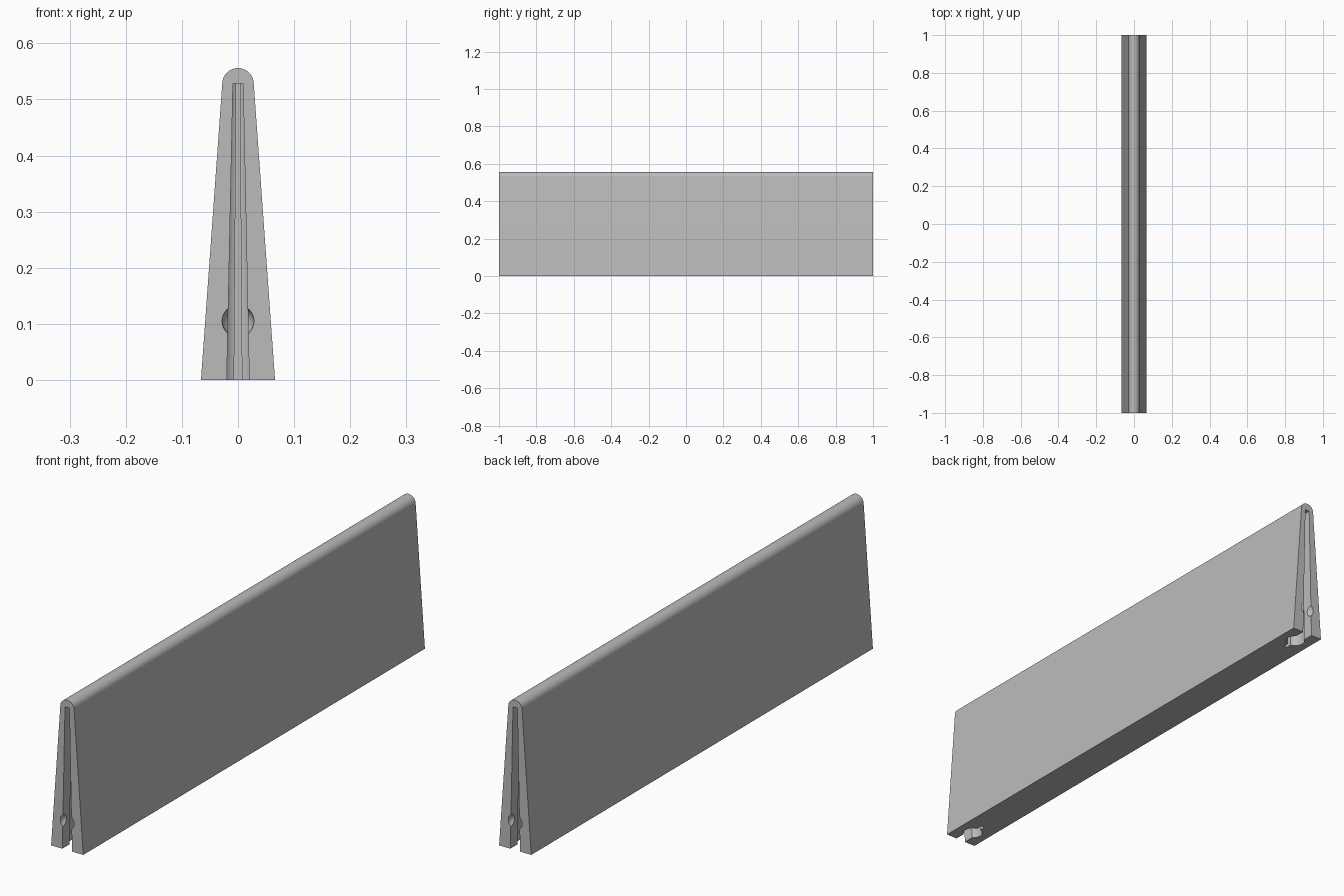
import bpy, bmesh, math

if "Cube" in bpy.data.objects:
    bpy.data.objects.remove(bpy.data.objects["Cube"], do_unlink=True)

grey = bpy.data.materials.new("plain grey")
grey.use_nodes = True
grey.diffuse_color = (0.5, 0.5, 0.5, 1)
grey.node_tree.nodes["Principled BSDF"].inputs["Base Color"].default_value = (0.5, 0.5, 0.5, 1)

HALF_LENGTH = 1.0
TOP_Z, TOP_R, BASE_X = 0.528, 0.028, 0.066


def loft(name, ring_a, ring_b):
    """Closed solid between two matching outlines."""
    bm = bmesh.new()
    a = [bm.verts.new(p) for p in ring_a]
    b = [bm.verts.new(p) for p in ring_b]
    bm.faces.new(a)
    bm.faces.new(b)
    for i in range(len(a)):
        j = (i + 1) % len(a)
        bm.faces.new((a[i], a[j], b[j], b[i]))
    bmesh.ops.recalc_face_normals(bm, faces=bm.faces)
    mesh = bpy.data.meshes.new(name)
    bm.to_mesh(mesh)
    bm.free()
    mesh.materials.append(grey)
    ob = bpy.data.objects.new(name, mesh)
    bpy.context.collection.objects.link(ob)
    return ob


# Tapered holder body with a rounded ridge
profile = [(-BASE_X, 0), (BASE_X, 0)]
for i in range(25):
    t = math.radians(5) + math.radians(170) * i / 24
    profile.append((TOP_R * math.cos(t), TOP_Z + TOP_R * math.sin(t)))
body = loft("holder_body", [(x, -HALF_LENGTH, z) for x, z in profile],
            [(x, HALF_LENGTH, z) for x, z in profile])


# Keyhole outline: open slot, round chamber, then a narrow slit
def keyhole(side):
    slot, slit, r, cy = 0.02, 0.007, 0.035, 0.93
    start = -math.acos(slot / r)
    end = math.acos(slit / r)
    half = [(slot, -1.05)]
    for i in range(21):
        t = start + (end - start) * i / 20
        half.append((r * math.cos(t), -cy + r * math.sin(t)))
    half.append((slit, -0.87))
    outline = half + [(-x, y) for x, y in reversed(half)]

    def ring(z):
        k = 1 - 0.55 * z / TOP_Z
        return [(x * k, y * side, z) for x, y in outline]

    return loft("slot_cutter", ring(-0.05), ring(TOP_Z))


def cut(cutter):
    cutter.hide_render = True
    mod = body.modifiers.new("cut", "BOOLEAN")
    mod.operation = "DIFFERENCE"
    mod.solver = "EXACT"
    mod.object = cutter
    bpy.ops.object.select_all(action="DESELECT")
    body.select_set(True)
    bpy.context.view_layer.objects.active = body
    bpy.ops.object.modifier_apply(modifier=mod.name)
    bpy.data.objects.remove(cutter, do_unlink=True)


# Slot and round dimple at both ends
for side in (1, -1):
    cut(keyhole(side))
    bpy.ops.mesh.primitive_uv_sphere_add(segments=32, ring_count=16, radius=0.0285,
                                         location=(0, -side * HALF_LENGTH, 0.105))
    ball = bpy.context.object
    ball.name = "dimple_cutter"
    ball.data.materials.append(grey)
    cut(ball)

bpy.ops.object.select_all(action="DESELECT")
body.select_set(True)
bpy.context.view_layer.objects.active = body
bpy.ops.object.shade_smooth_by_angle(angle=math.radians(30))
